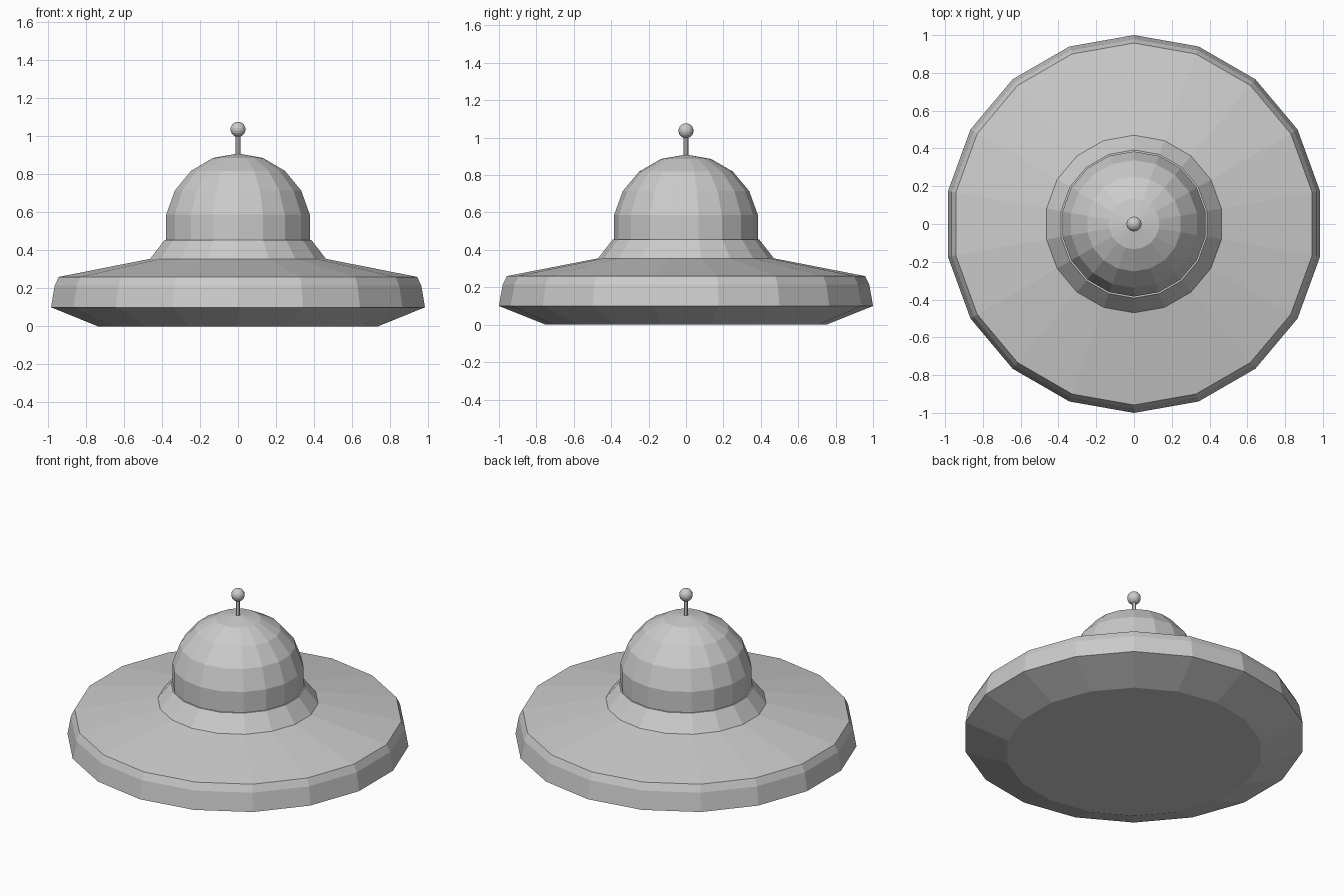
import bpy, bmesh, math

if "Cube" in bpy.data.objects:
    bpy.data.objects.remove(bpy.data.objects["Cube"])

SIDES = 18


def lathe(name, profile, close=True):
    """Spin (radius, z) points around z as flat-faced rings, a vertex on +y."""
    bm = bmesh.new()
    rings = []
    for r, z in profile:
        if r == 0:
            rings.append([bm.verts.new((0, 0, z))] * SIDES)
        else:
            rings.append([bm.verts.new((r * math.sin(a), r * math.cos(a), z))
                          for a in (math.tau * i / SIDES for i in range(SIDES))])
    for low, high in zip(rings, rings[1:]):
        for i in range(SIDES):
            j = (i + 1) % SIDES
            bm.faces.new(dict.fromkeys((low[i], low[j], high[j], high[i])))
    if close:
        for ring in (rings[0], rings[-1]):
            if ring[0] is not ring[1]:
                bm.faces.new(ring)
    bmesh.ops.recalc_face_normals(bm, faces=bm.faces[:])
    mesh = bpy.data.meshes.new(name)
    bm.to_mesh(mesh)
    bm.free()
    obj = bpy.data.objects.new(name, mesh)
    bpy.context.collection.objects.link(obj)
    return obj


# Saucer hull with slanted underside and shallow upper deck, plus sloped collar
lathe("saucer_hull", [(0.75, 0), (1.0, 0.10), (0.98, 0.215), (0.958, 0.26),
                      (0.47, 0.355), (0.392, 0.455)])

# Faceted dome: a sphere profile cut just below its equator
R, CENTRE = 0.39, 0.52
angles = [math.radians(a) for a in (100, 80, 60, 40, 20)]
lathe("dome", [(R * math.sin(a), CENTRE + R * math.cos(a)) for a in angles]
      + [(0, CENTRE + R)])

# Antenna rod and ball
bpy.ops.mesh.primitive_cylinder_add(vertices=12, radius=0.013, depth=0.14,
                                    location=(0, 0, 0.95))
bpy.context.object.name = "antenna_rod"
bpy.ops.object.shade_smooth_by_angle()
bpy.ops.mesh.primitive_uv_sphere_add(segments=18, ring_count=9, radius=0.04,
                                     location=(0, 0, 1.037))
bpy.context.object.name = "antenna_ball"
